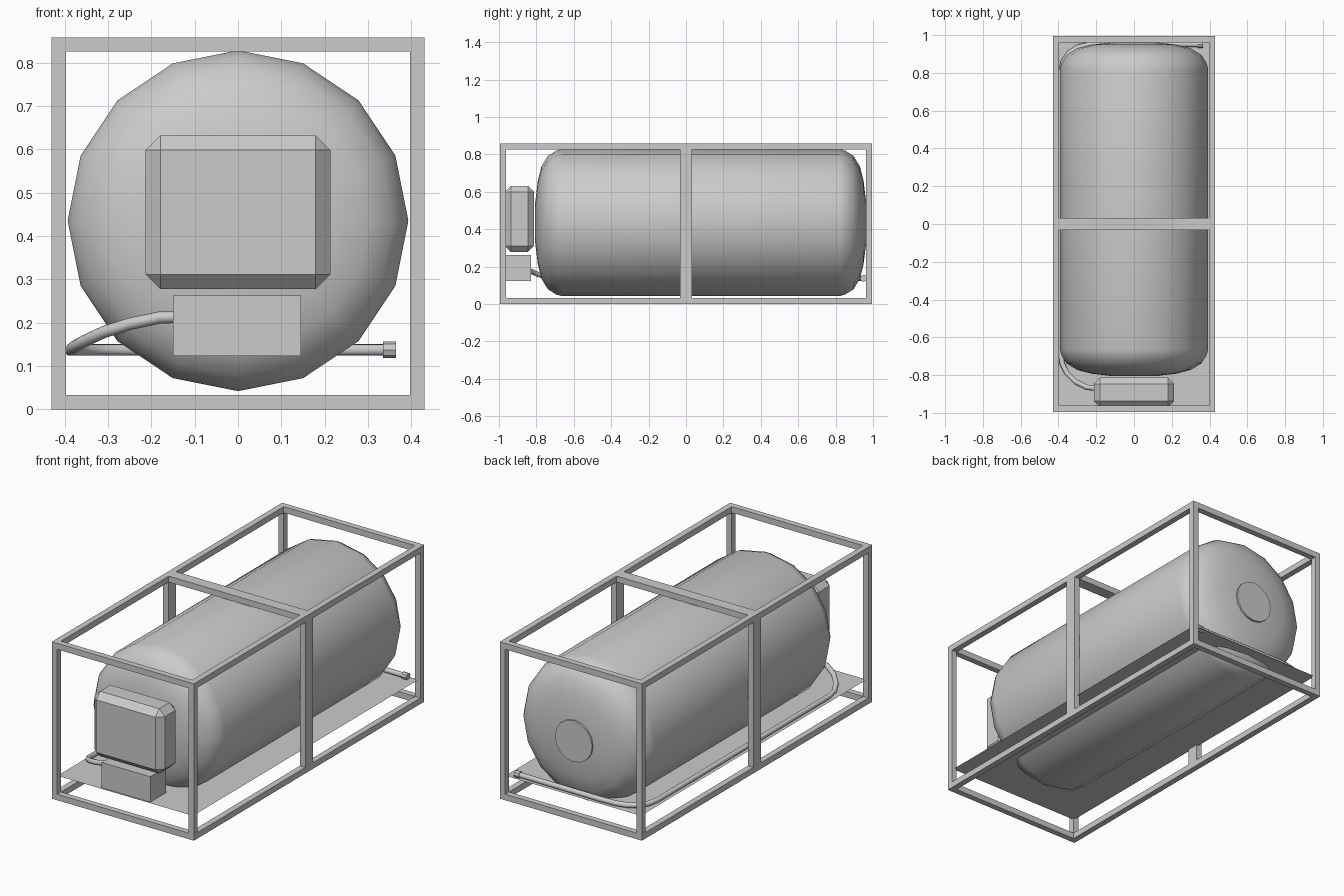
import bpy, bmesh, math

if "Cube" in bpy.data.objects:
    bpy.data.objects.remove(bpy.data.objects["Cube"])

def box(name, x, y, z, chamfer=0.0):
    """Box from (min, max) ranges, optionally chamfered."""
    bm = bmesh.new()
    bmesh.ops.create_cube(bm, size=1)
    for v in bm.verts:
        v.co = [r[0] + (r[1] - r[0]) * (c + 0.5) for r, c in zip((x, y, z), v.co)]
    if chamfer:
        bmesh.ops.bevel(bm, geom=bm.edges[:], offset=chamfer, segments=1, affect='EDGES')
    return add(name, bm)

def add(name, bm):
    bmesh.ops.recalc_face_normals(bm, faces=bm.faces[:])
    me = bpy.data.meshes.new(name)
    bm.to_mesh(me)
    bm.free()
    ob = bpy.data.objects.new(name, me)
    bpy.context.collection.objects.link(ob)
    return ob

def smooth(ob, angle):
    bpy.ops.object.select_all(action='DESELECT')
    ob.select_set(True)
    bpy.context.view_layer.objects.active = ob
    bpy.ops.object.shade_smooth_by_angle(angle=math.radians(angle))

def lathe_y(name, profile, zc, sides=16):
    """Capped revolve of (radius, y) points about a y axis at height zc."""
    bm = bmesh.new()
    rings = [[bm.verts.new((r * math.sin(k * math.tau / sides), y,
                            zc + r * math.cos(k * math.tau / sides)))
              for k in range(sides)] for r, y in profile]
    for a, b in zip(rings, rings[1:]):
        for k in range(sides):
            j = (k + 1) % sides
            bm.faces.new((a[k], a[j], b[j], b[k]))
    bm.faces.new(rings[0])
    bm.faces.new(rings[-1])
    return add(name, bm)

# Frame: end posts, rails, and wider middle hoop (posts plus top bar)
W, L, H, T = 0.43, 0.995, 0.858, 0.033
for sx, side in ((-1, "left"), (1, "right")):
    xr = sorted((sx * W, sx * (W - T)))
    for sy, end in ((-1, "front"), (1, "back")):
        box(f"{end}_{side}_post", xr, sorted((sy * L, sy * (L - T))), (T, H - T))
    box(f"middle_{side}_post", xr, (-0.032, 0.032), (T, H - T))
    for z, lvl in ((0, "bottom"), (H - T, "top")):
        box(f"{lvl}_{side}_rail", xr, (-L, L), (z, z + T))
for sy, end in ((-1, "front"), (1, "back")):
    for z, lvl in ((0, "bottom"), (H - T, "top")):
        box(f"{lvl}_{end}_rail", (-W + T, W - T), sorted((sy * L, sy * (L - T))), (z, z + T))
box("middle_top_bar", (-W + T, W - T), (-0.032, 0.032), (H - T, H))

# Thin floor plate
bm = bmesh.new()
bm.faces.new([bm.verts.new((x, y, 0.123)) for x, y in
              ((-0.41, -0.975), (0.41, -0.975), (0.41, 0.975), (-0.41, 0.975))])
add("floor_plate", bm)

# Tank with domed ends, and rear hatch disc
dome = [(0.11, 0.141), (0.225, 0.127), (0.30, 0.108), (0.357, 0.073), (0.384, 0.03), (0.393, 0)]
profile = [(r, -0.665 - d) for r, d in dome] + [(r, 0.822 + d) for r, d in reversed(dome)]
tank = lathe_y("tank", profile, 0.435)
smooth(tank, 40)
hatch = lathe_y("rear_hatch", [(0.113, 0.945), (0.113, 0.972)], 0.42)
smooth(hatch, 40)

# Front equipment boxes
box("control_cabinet", (-0.213, 0.213), (-0.97, -0.812), (0.277, 0.632), 0.034)
box("pump_box", (-0.15, 0.145), (-0.965, -0.828), (0.123, 0.262))

# Hose running from the pump box along the left side and across the back
path = [(-0.13, -0.872, 0.213), (-0.18, -0.872, 0.212), (-0.25, -0.865, 0.197),
        (-0.31, -0.835, 0.178), (-0.355, -0.79, 0.157), (-0.38, -0.74, 0.143),
        (-0.387, -0.68, 0.137), (-0.387, 0.80, 0.137), (-0.375, 0.86, 0.137),
        (-0.345, 0.905, 0.137), (-0.30, 0.935, 0.137), (-0.24, 0.95, 0.137),
        (-0.16, 0.954, 0.137), (0.34, 0.95, 0.137)]
cu = bpy.data.curves.new("hose", 'CURVE')
cu.dimensions = '3D'
cu.bevel_depth = 0.014
cu.bevel_resolution = 2
cu.use_fill_caps = True
sp = cu.splines.new('POLY')
sp.points.add(len(path) - 1)
for p, co in zip(sp.points, path):
    p.co = (*co, 1)
bpy.context.collection.objects.link(bpy.data.objects.new("hose", cu))

# Hose nozzle
bm = bmesh.new()
bmesh.ops.create_cone(bm, cap_ends=True, segments=8, radius1=0.019, radius2=0.019, depth=0.03)
nozzle = add("hose_nozzle", bm)
nozzle.rotation_euler = (0, math.pi / 2, 0)
nozzle.location = (0.35, 0.95, 0.137)
